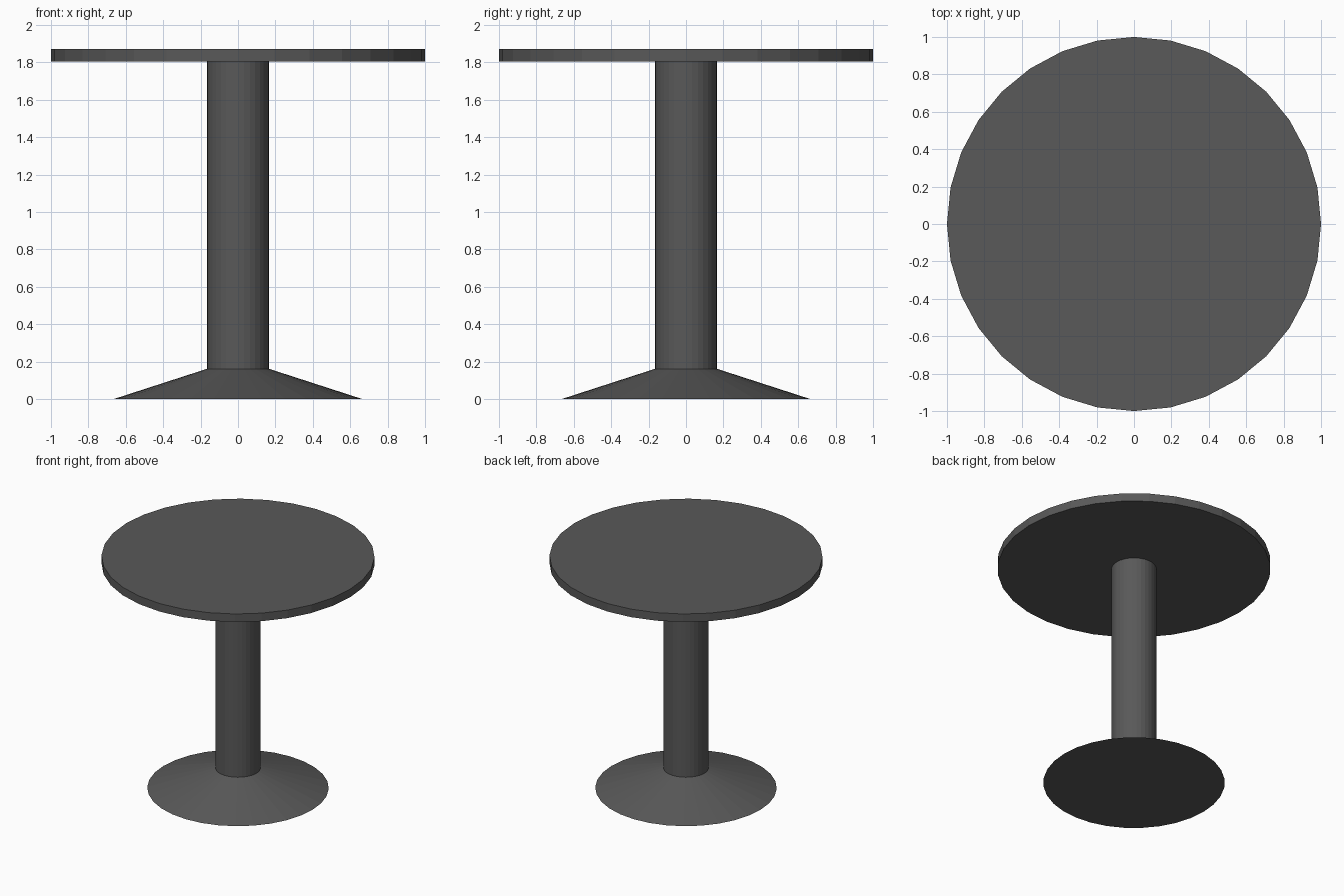
import bpy

if "Cube" in bpy.data.objects:
    bpy.data.objects.remove(bpy.data.objects["Cube"])

SIDES = 32

# Dark grey finish shared by all parts
dark = bpy.data.materials.new("dark_grey")
dark.diffuse_color = (0.1, 0.1, 0.1, 1)
dark.use_nodes = True
dark.node_tree.nodes["Principled BSDF"].inputs["Base Color"].default_value = dark.diffuse_color


def frustum(name, z0, z1, r0, r1):
    """Capped round part between two heights."""
    bpy.ops.mesh.primitive_cone_add(vertices=SIDES, radius1=r0, radius2=r1,
                                    depth=z1 - z0, location=(0, 0, (z0 + z1) / 2))
    obj = bpy.context.object
    obj.name = name
    obj.data.materials.append(dark)
    return obj


# Flared foot
frustum("base", 0.0, 0.162, 0.665, 0.165)

# Central column
frustum("column", 0.162, 1.806, 0.165, 0.165)

# Round top
frustum("tabletop", 1.806, 1.871, 1.0, 1.0)
